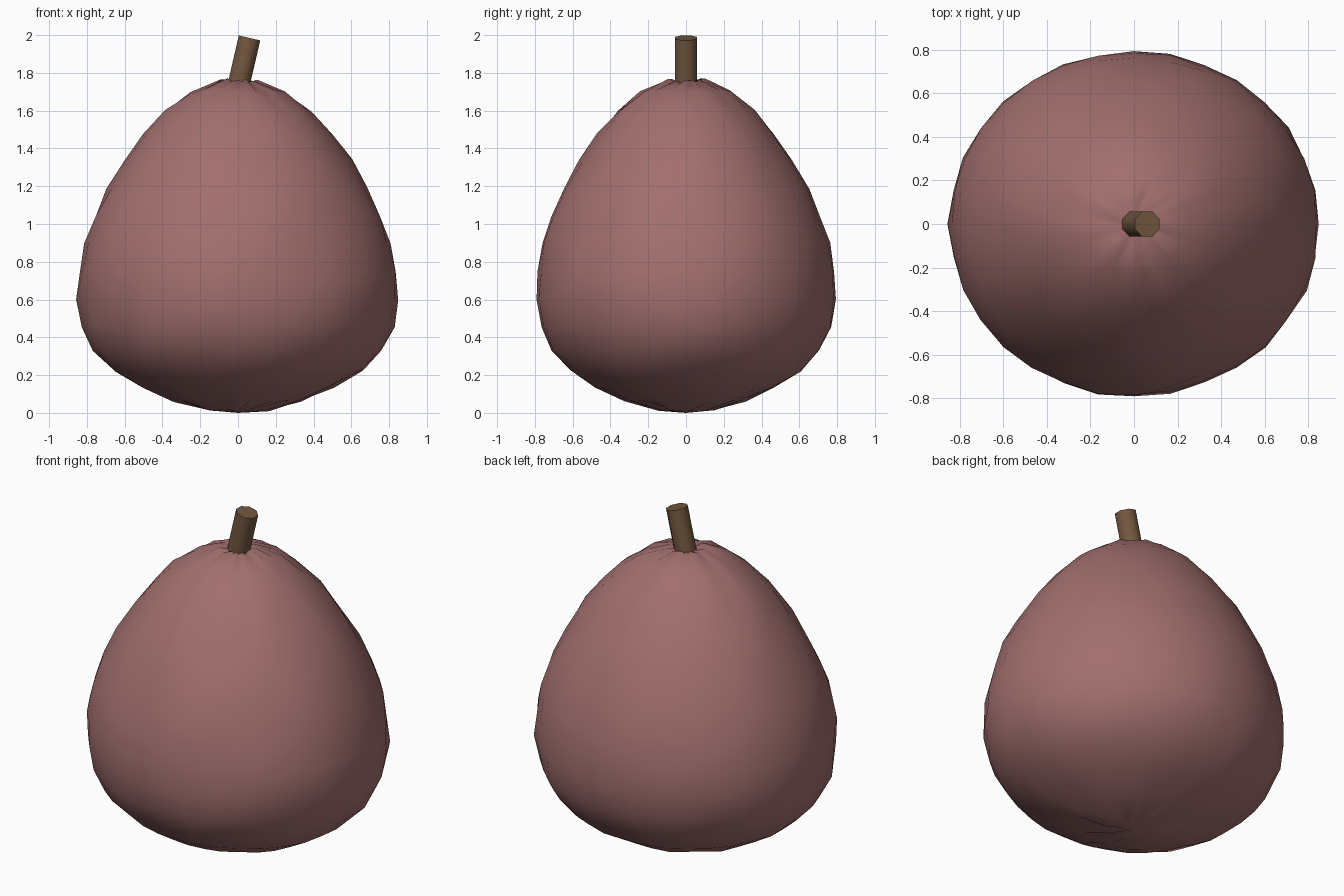
import bpy, bmesh, math, random
from mathutils import Vector

random.seed(4)
cube = bpy.data.objects.get("Cube")
if cube:
    bpy.data.objects.remove(cube, do_unlink=True)


def material(name, color):
    mat = bpy.data.materials.new(name)
    mat.use_nodes = True
    mat.diffuse_color = color
    bsdf = mat.node_tree.nodes["Principled BSDF"]
    bsdf.inputs["Base Color"].default_value = color
    bsdf.inputs["Roughness"].default_value = 0.8
    return mat


def finish(bm, name, mat, angle):
    bmesh.ops.recalc_face_normals(bm, faces=bm.faces)
    mesh = bpy.data.meshes.new(name)
    bm.to_mesh(mesh)
    bm.free()
    mesh.materials.append(mat)
    obj = bpy.data.objects.new(name, mesh)
    bpy.context.collection.objects.link(obj)
    bpy.ops.object.select_all(action="DESELECT")
    obj.select_set(True)
    bpy.context.view_layer.objects.active = obj
    bpy.ops.object.shade_smooth_by_angle(angle=math.radians(angle))
    return obj


def skin_rings(bm, rings):
    for low, high in zip(rings, rings[1:]):
        n = len(low)
        for i in range(n):
            j = (i + 1) % n
            bm.faces.new((low[i], low[j], high[j], high[i]))


# Fruit body: an oval lathe with uneven skin, gathered at both poles
SIDES = 32
DEPTH = 0.935
profile = [(0.16, 0.02), (0.34, 0.065), (0.51, 0.135), (0.655, 0.22),
           (0.76, 0.33), (0.825, 0.455), (0.85, 0.6), (0.842, 0.745),
           (0.81, 0.9), (0.76, 1.045), (0.69, 1.19), (0.6, 1.34),
           (0.495, 1.48), (0.385, 1.6), (0.25, 1.7), (0.1, 1.758)]
bm = bmesh.new()
rings = []
for radius, z in profile:
    ring = []
    pole = max(0, 1 - radius / 0.6)
    for i in range(SIDES):
        a = math.tau * i / SIDES
        r = radius + random.uniform(-0.009, 0.009)
        h = z + random.uniform(-0.005, 0.005) + pole * random.uniform(-0.013, 0.013)
        ring.append(bm.verts.new((r * math.cos(a), r * DEPTH * math.sin(a), max(h, 0.004))))
    rings.append(ring)
skin_rings(bm, rings)
for ring, z in ((rings[0], 0.0), (rings[-1], 1.735)):
    tip = bm.verts.new((0, 0, z))
    for i in range(SIDES):
        bm.faces.new((ring[i], ring[(i + 1) % SIDES], tip))
finish(bm, "fruit_body", material("dusty plum skin", (0.36, 0.16, 0.157, 1)), 80)

# Stem: a short leaning eight-sided peg
bm = bmesh.new()
base, top = Vector((-0.005, 0, 1.70)), Vector((0.061, 0, 1.985))
tilt = Vector((0, 0, 1)).rotation_difference(top - base)
rings = []
for center in (base, top):
    ring = []
    for i in range(8):
        a = math.tau * (i + 0.5) / 8
        offset = Vector((math.cos(a), math.sin(a), 0)) * 0.063
        ring.append(bm.verts.new(center + tilt @ offset))
    rings.append(ring)
skin_rings(bm, rings)
for ring in rings:
    bm.faces.new(ring)
finish(bm, "stem", material("brown stem", (0.17, 0.095, 0.05, 1)), 50)
